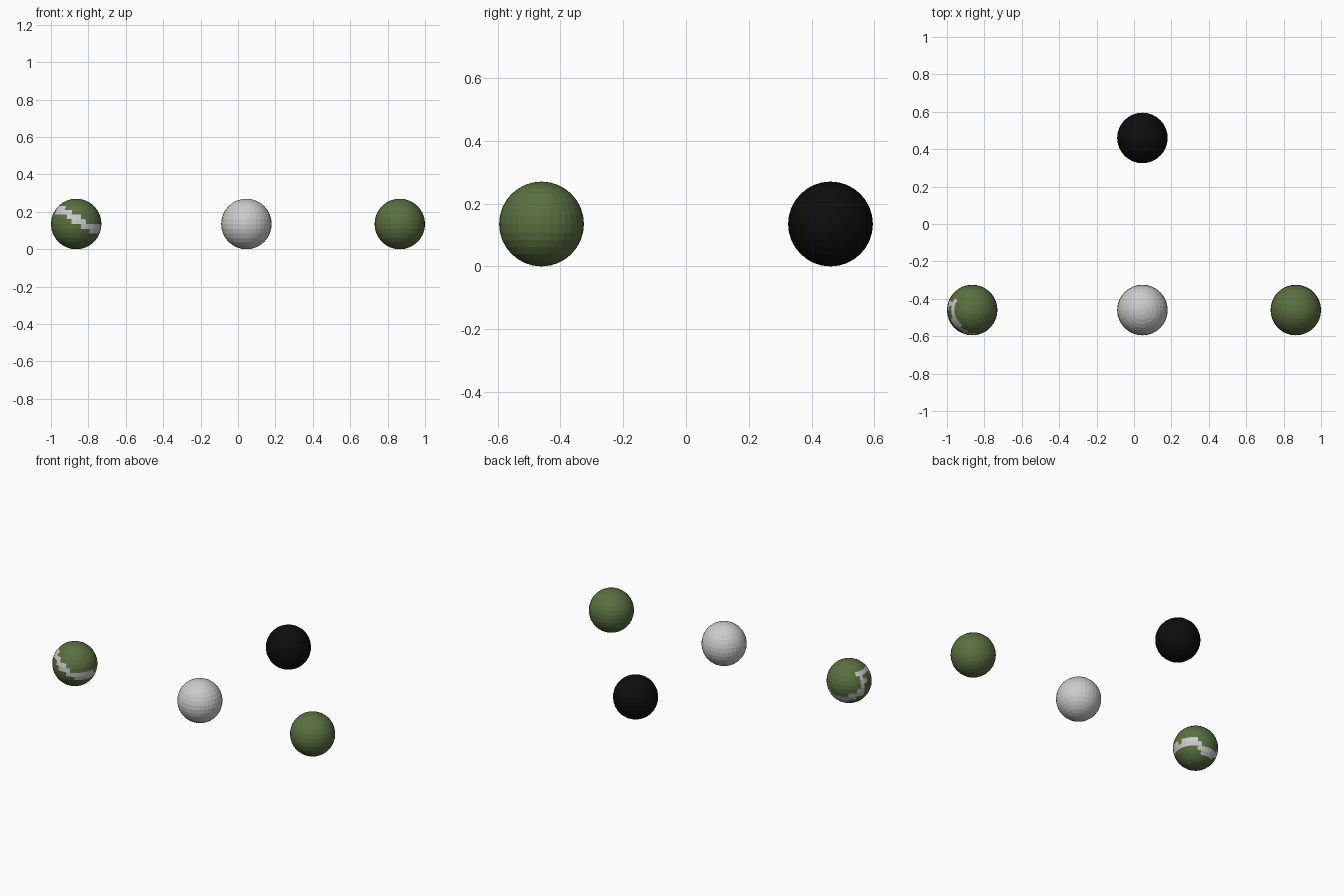
import bpy, math
from mathutils import Vector

if "Cube" in bpy.data.objects:
    bpy.data.objects.remove(bpy.data.objects["Cube"])

R = 0.135


def material(name, rgb):
    m = bpy.data.materials.new(name)
    m.diffuse_color = (*rgb, 1)
    m.use_nodes = True
    m.node_tree.nodes["Principled BSDF"].inputs["Base Color"].default_value = m.diffuse_color
    return m


green = material("olive_green", (0.10, 0.16, 0.05))
black = material("black", (0.004, 0.004, 0.004))
grey = material("light_grey", (0.8, 0.8, 0.8))


def ball(name, x, y, mats=()):
    bpy.ops.mesh.primitive_uv_sphere_add(segments=32, ring_count=16, radius=R,
                                         location=(x, y, R))
    ob = bpy.context.object
    ob.name = name
    for m in mats:
        ob.data.materials.append(m)
    return ob


def direction(azimuth, elevation):
    a, e = math.radians(azimuth), math.radians(elevation)
    return Vector((math.cos(e) * math.cos(a), math.cos(e) * math.sin(a), math.sin(e)))


def distance_to_segment(p, a, b):
    t = max(0, min(1, (p - a).dot(b - a) / (b - a).length_squared))
    return (p - a.lerp(b, t).normalized()).length


# Plain balls
ball("grey_ball", 0.045, -0.46)
ball("green_ball", 0.865, -0.46, [green])
ball("black_ball", 0.045, 0.46, [black])

# Green ball with a stepped grey band winding around it
banded = ball("banded_ball", -0.865, -0.46, [green, grey])
path = [direction(*p) for p in (
    (160, 40), (190, 39), (215, 34), (247, 27), (270, 12), (289, 0), (308, -11),
    (348, -13), (5, -15), (37, -8), (52, -14), (75, -33), (119, -34),
    (131, -24), (164, -7), (166, 15))]
for face in banded.data.polygons:
    c = face.center.normalized()
    d = min(distance_to_segment(c, path[i - 1], path[i]) for i in range(len(path)))
    face.material_index = 1 if d < 0.15 else 0
